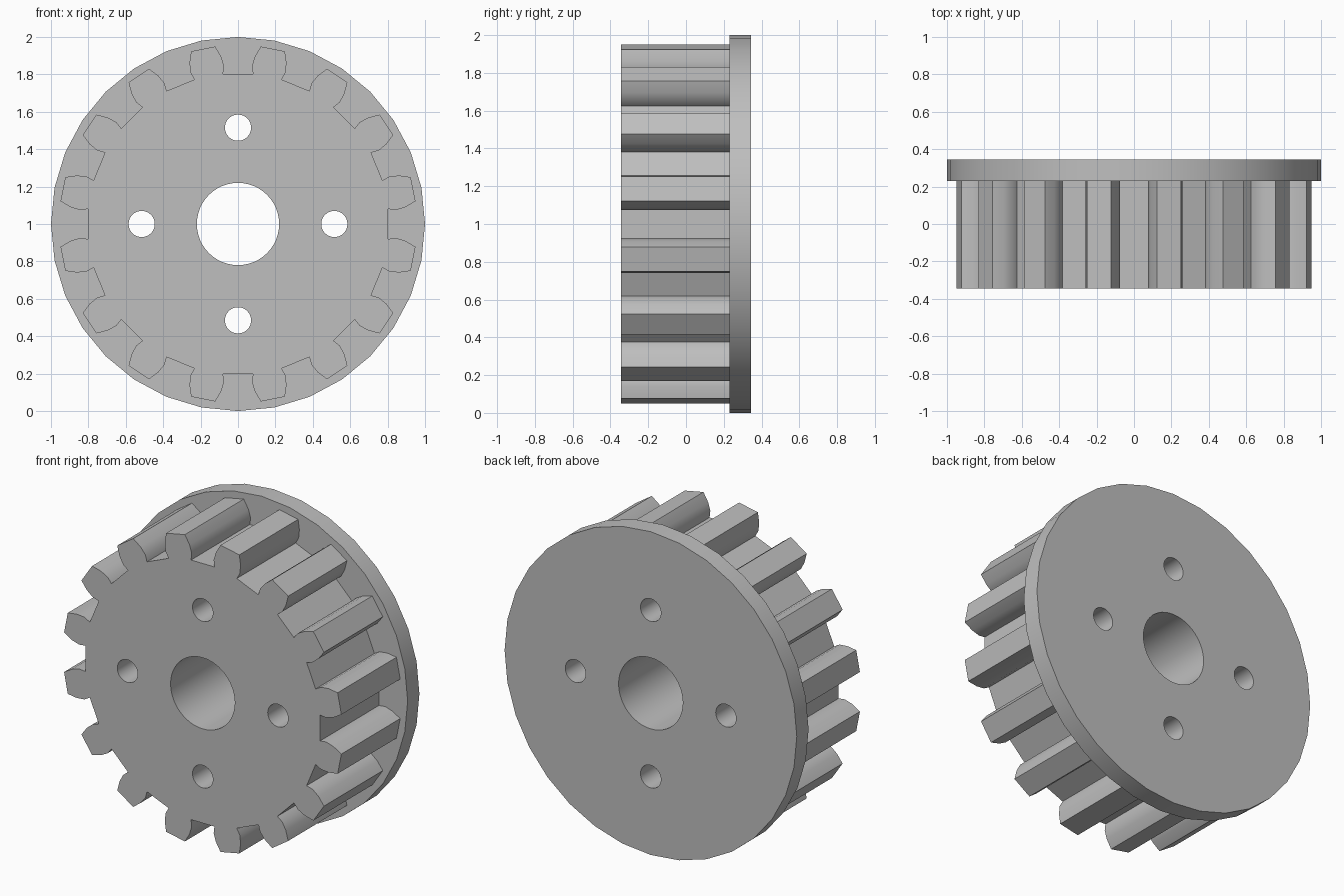
import bpy, bmesh
from math import sin, cos, pi

cube = bpy.data.objects.get("Cube")
if cube:
    bpy.data.objects.remove(cube, do_unlink=True)

grey = bpy.data.materials.new("plain grey")
grey.use_nodes = True
COLOUR = (0.52, 0.52, 0.52, 1)
grey.diffuse_color = COLOUR
grey.node_tree.nodes["Principled BSDF"].inputs["Base Color"].default_value = COLOUR

TEETH = 16
BACK, JOINT, FRONT = 0.345, 0.23, -0.345


def circle(radius, sides, cx=0, cy=0):
    return [(cx + radius * sin(2 * pi * i / sides),
             cy + radius * cos(2 * pi * i / sides)) for i in range(sides)]


def gear_outline():
    # One gap between teeth: (sideways, outward), repeated around the axis
    flank = [(0.08, 0.803), (0.075, 0.845), (0.09, 0.895), (0.122, 0.949)]
    gap = [(-x, y) for x, y in reversed(flank)] + flank
    points = []
    for i in range(TEETH):
        a = 2 * pi * i / TEETH
        points += [(x * cos(a) + y * sin(a), y * cos(a) - x * sin(a)) for x, y in gap]
    return points


def plate(name, outline, holes, y_front, y_back):
    # Filled outline with through holes, extruded along y
    curve = bpy.data.curves.new(name, "CURVE")
    curve.dimensions = "2D"
    curve.fill_mode = "BOTH"
    curve.extrude = (y_back - y_front) / 2
    for loop in [outline] + holes:
        spline = curve.splines.new("POLY")
        spline.points.add(len(loop) - 1)
        for point, (x, y) in zip(spline.points, loop):
            point.co = (x, y, 0, 1)
        spline.use_cyclic_u = True
    obj = bpy.data.objects.new(name, curve)
    bpy.context.collection.objects.link(obj)
    obj.rotation_euler = (pi / 2, 0, 0)
    obj.location = (0, (y_front + y_back) / 2, 1)

    bpy.ops.object.select_all(action="DESELECT")
    obj.select_set(True)
    bpy.context.view_layer.objects.active = obj
    bpy.ops.object.convert(target="MESH")
    obj = bpy.context.view_layer.objects.active
    bm = bmesh.new()
    bm.from_mesh(obj.data)
    bmesh.ops.remove_doubles(bm, verts=bm.verts, dist=0.0001)
    bmesh.ops.recalc_face_normals(bm, faces=bm.faces)
    bm.to_mesh(obj.data)
    bm.free()
    obj.data.materials.clear()
    obj.data.materials.append(grey)
    bpy.ops.object.shade_smooth_by_angle(angle=pi / 6)
    return obj


# Centre bore and four bolt holes pass through both parts
bores = [circle(0.22, 48)]
bores += [circle(0.07, 32, 0.515 * sin(k * pi / 2), 0.515 * cos(k * pi / 2))
          for k in range(4)]

plate("toothed_wheel", gear_outline(), bores, FRONT, JOINT)
plate("back_flange", circle(1, 32), bores, JOINT, BACK)
